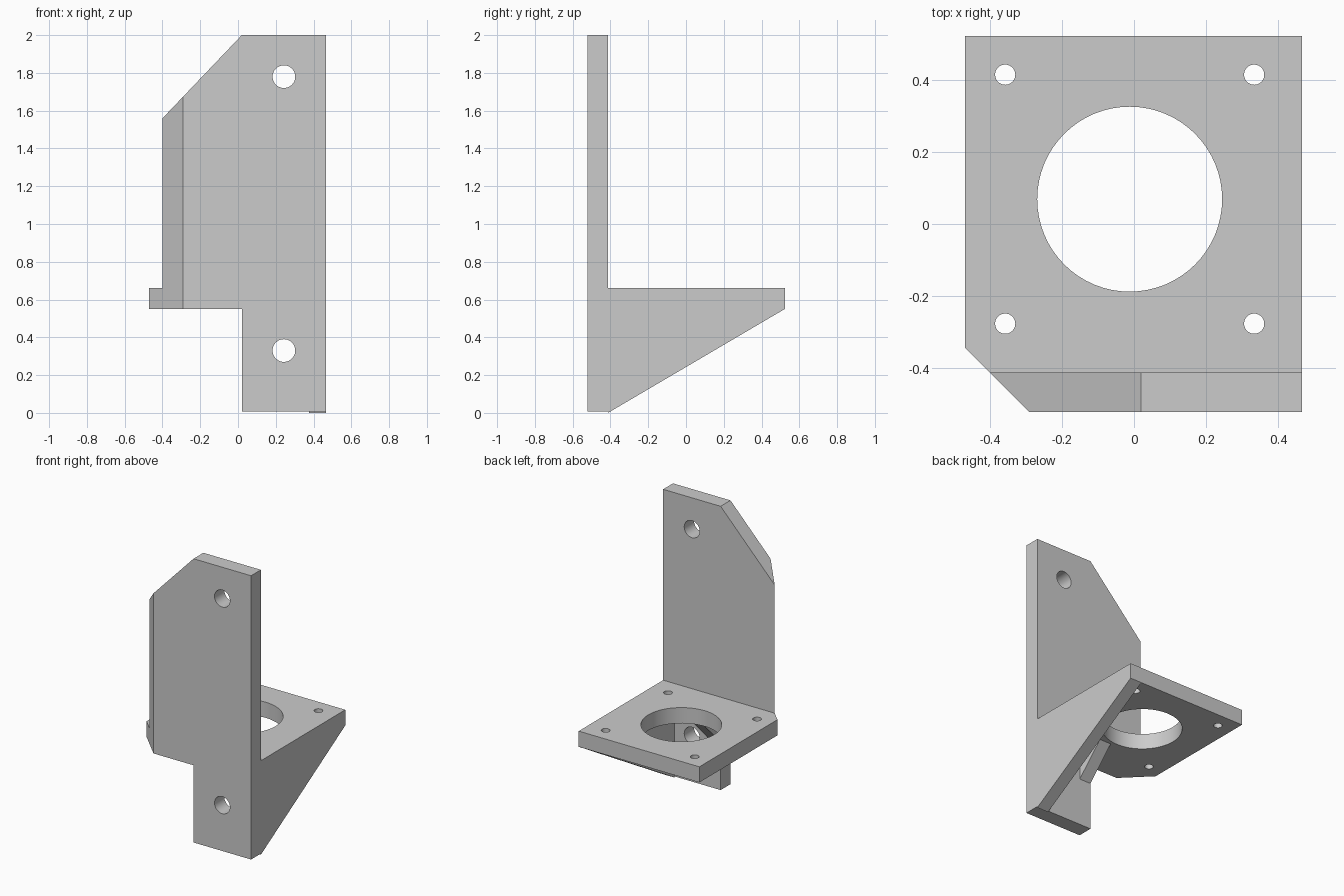
import bpy
import bmesh
import math
from mathutils import Matrix, Vector

cube = bpy.data.objects.get("Cube")
if cube:
    bpy.data.objects.remove(cube, do_unlink=True)

# Main dimensions
LEFT, RIGHT = -0.47, 0.467
FRONT, BACK = -0.522, 0.523
PLATE_BACK = -0.413
SHELF_LOW, SHELF_TOP = 0.55, 0.66
STEM = 0.02                      # inner edge of the narrow lower leg
RIB = 0.09                       # thickness of the ribs

grey = bpy.data.materials.new("plain grey")
grey.use_nodes = True
grey.diffuse_color = (0.6, 0.6, 0.6, 1)
grey.node_tree.nodes["Principled BSDF"].inputs["Base Color"].default_value = (0.6, 0.6, 0.6, 1)


def extrude(name, profile, place, start, end):
    """Extrude a flat profile; place(a, b, depth) maps it into space."""
    bm = bmesh.new()
    face = bm.faces.new([bm.verts.new(place(a, b, start)) for a, b in profile])
    moved = bmesh.ops.extrude_face_region(bm, geom=[face])["geom"]
    shift = Vector(place(0, 0, end)) - Vector(place(0, 0, start))
    bmesh.ops.translate(bm, vec=shift,
                        verts=[v for v in moved if isinstance(v, bmesh.types.BMVert)])
    # Slanted cut across the upright front corner
    cut = bmesh.ops.bisect_plane(
        bm, geom=bm.verts[:] + bm.edges[:] + bm.faces[:],
        plane_co=(-0.4, PLATE_BACK, 0), plane_no=(-1, -1, 0), clear_outer=True)
    edges = [e for e in cut["geom_cut"] if isinstance(e, bmesh.types.BMEdge)]
    if edges:
        bmesh.ops.holes_fill(bm, edges=[e for e in bm.edges if e.is_boundary])
    bmesh.ops.recalc_face_normals(bm, faces=bm.faces)
    mesh = bpy.data.meshes.new(name)
    bm.to_mesh(mesh)
    bm.free()
    mesh.materials.append(grey)
    obj = bpy.data.objects.new(name, mesh)
    bpy.context.collection.objects.link(obj)
    return obj


def drill(obj, center, radius, axis):
    """Cut a round through hole along the given axis."""
    bm = bmesh.new()
    turn = Matrix.Rotation(math.pi / 2, 4, "X") if axis == "Y" else Matrix()
    bmesh.ops.create_cone(bm, cap_ends=True, segments=64, radius1=radius, radius2=radius,
                          depth=0.4, matrix=Matrix.Translation(center) @ turn)
    mesh = bpy.data.meshes.new("hole_cutter")
    bm.to_mesh(mesh)
    bm.free()
    mesh.materials.append(grey)
    cutter = bpy.data.objects.new("hole_cutter", mesh)
    cutter.hide_render = True
    bpy.context.collection.objects.link(cutter)
    mod = obj.modifiers.new("hole", "BOOLEAN")
    mod.operation = "DIFFERENCE"
    mod.solver = "EXACT"
    mod.object = cutter
    bpy.context.view_layer.objects.active = obj
    bpy.ops.object.modifier_apply(modifier=mod.name)
    bpy.data.objects.remove(cutter, do_unlink=True)


def upright(a, b, d):
    return (a, d, b)


def level(a, b, d):
    return (a, b, d)


def sideways(a, b, d):
    return (d, a, b)


# Upright mounting plate with a sloped shoulder and a narrow leg
plate = extrude("mounting_plate",
                [(STEM, 0.008), (RIGHT, 0.008), (RIGHT, 2), (STEM, 2),
                 (LEFT, 1.486), (LEFT, SHELF_LOW), (STEM, SHELF_LOW)],
                upright, FRONT, PLATE_BACK)
for z in (0.33, 1.78):
    drill(plate, (0.243, -0.467, z), 0.06, "Y")

# Level shelf with a large opening and four screw holes
shelf = extrude("shelf",
                [(LEFT, PLATE_BACK), (RIGHT, PLATE_BACK), (RIGHT, BACK), (LEFT, BACK)],
                level, SHELF_LOW, SHELF_TOP)
drill(shelf, (-0.012, 0.069, 0.6), 0.257, "Z")
for x in (-0.358, 0.334):
    for y in (-0.277, 0.415):
        drill(shelf, (x, y, 0.6), 0.028, "Z")

# Large side rib and small inner rib under the shelf
extrude("side_rib",
        [(PLATE_BACK, 0), (BACK, SHELF_LOW), (PLATE_BACK, SHELF_LOW)],
        sideways, RIGHT - RIB, RIGHT)
extrude("inner_rib",
        [(PLATE_BACK, 0.345), (-0.21, SHELF_LOW), (PLATE_BACK, SHELF_LOW)],
        sideways, STEM, STEM + RIB)

# Smooth hole walls, sharp edges kept
for obj in (plate, shelf):
    bpy.ops.object.select_all(action="DESELECT")
    obj.select_set(True)
    bpy.context.view_layer.objects.active = obj
    bpy.ops.object.shade_smooth_by_angle(angle=math.radians(30))
